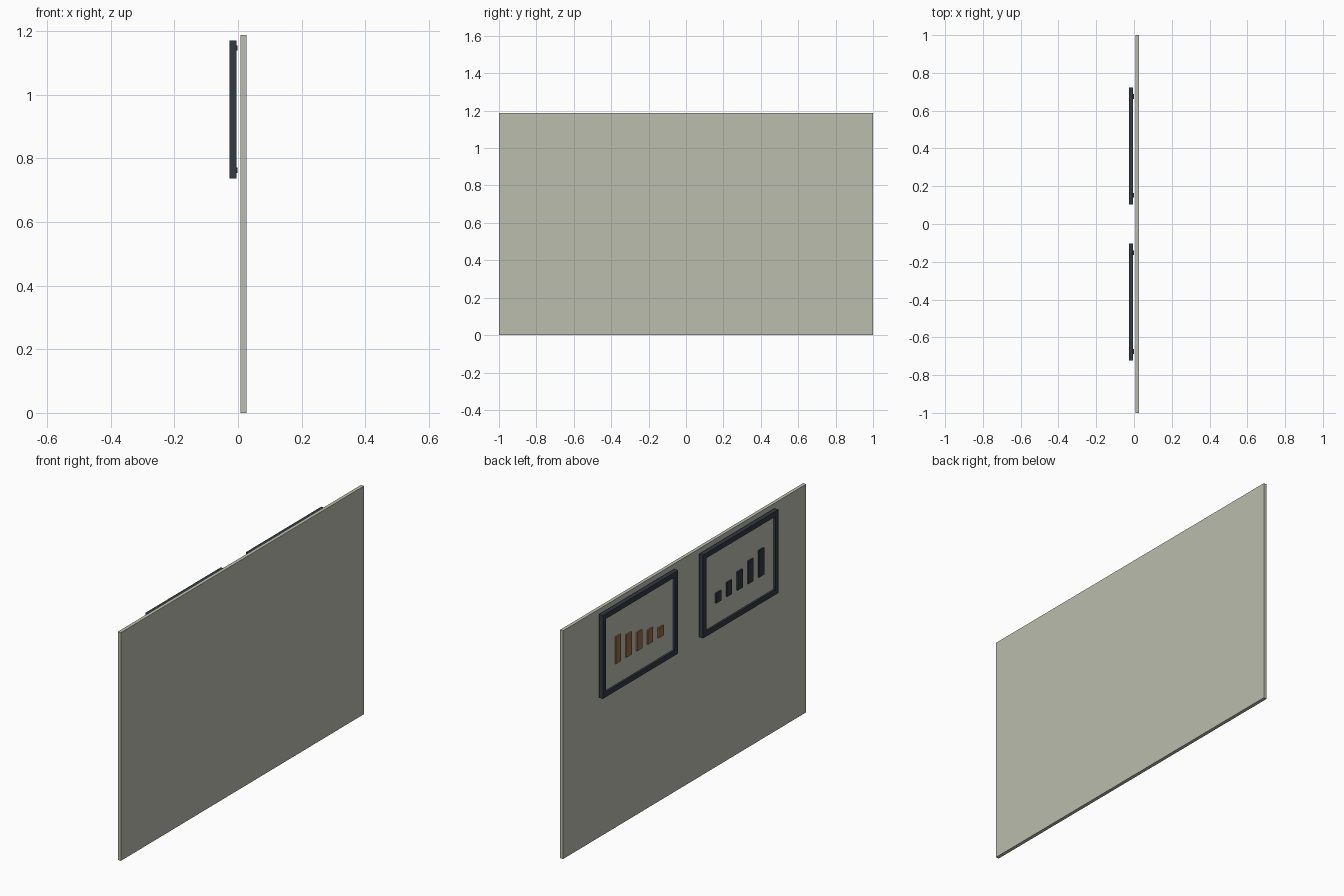
import bpy
import bmesh
from mathutils import Matrix

cube = bpy.data.objects.get("Cube")
if cube:
    bpy.data.objects.remove(cube, do_unlink=True)


def material(name, colour):
    m = bpy.data.materials.new(name)
    m.use_nodes = True
    m.diffuse_color = (*colour, 1)
    bsdf = next(n for n in m.node_tree.nodes if n.type == 'BSDF_PRINCIPLED')
    bsdf.inputs["Base Color"].default_value = (*colour, 1)
    return m


wall_grey = material("wall warm grey", (0.50, 0.51, 0.42))
canvas_grey = material("canvas warm grey", (0.51, 0.51, 0.43))
charcoal = material("dark charcoal", (0.033, 0.042, 0.055))
bronze = material("bronze brown", (0.32, 0.15, 0.065))


def boxes(name, mat, extents):
    """One object made of boxes, each given as x, y and z ranges."""
    bm = bmesh.new()
    for ranges in extents:
        centre = [(a + b) / 2 for a, b in ranges]
        size = [abs(b - a) for a, b in ranges]
        bmesh.ops.create_cube(bm, size=1, matrix=Matrix.Translation(centre) @ Matrix.Diagonal((*size, 1)))
    mesh = bpy.data.meshes.new(name)
    bm.to_mesh(mesh)
    bm.free()
    mesh.materials.append(mat)
    ob = bpy.data.objects.new(name, mesh)
    bpy.context.collection.objects.link(ob)
    return ob


# Wall panel
boxes("wall_panel", wall_grey, [((0.008, 0.026), (-1, 1), (0, 1.188))])

# Framed bar charts, mirrored about the middle of the wall
INNER, OUTER, LOW, HIGH, RAIL = 0.103, 0.723, 0.737, 1.171, 0.027
FRONT, BACK = -0.027, -0.004
MIDDLE = (INNER + OUTER) / 2


def framed_chart(side, label, bar_mat):
    def y(a, b):
        return tuple(sorted((side * a, side * b)))

    depth = (FRONT, BACK)
    # Frame rails and stiles
    boxes(label + "_frame", charcoal, [
        (depth, y(INNER, OUTER), (HIGH - RAIL, HIGH)),
        (depth, y(INNER, OUTER), (LOW, LOW + RAIL)),
        (depth, y(INNER, INNER + RAIL), (LOW + RAIL, HIGH - RAIL)),
        (depth, y(OUTER - RAIL, OUTER), (LOW + RAIL, HIGH - RAIL))])
    # Recessed canvas
    boxes(label + "_canvas", canvas_grey, [
        ((-0.017, -0.006), y(INNER + RAIL, OUTER - RAIL), (LOW + RAIL, HIGH - RAIL))])
    # Raised bars, tallest toward the outer edge
    bars = []
    for i in range(5):
        c = MIDDLE + (i - 2) * 0.088
        bars.append(((-0.024, -0.016), y(c - 0.021, c + 0.021), (0.875, 0.927 + i * 0.022)))
    boxes(label + "_chart_bars", bar_mat, bars)
    # Small spacers behind the frame corners
    boxes(label + "_spacers", charcoal, [
        ((BACK, -0.001), y(c - 0.012, c + 0.012), (z - 0.008, z + 0.008))
        for c in (INNER + 0.048, OUTER - 0.048) for z in (LOW + 0.026, HIGH - 0.024)])


framed_chart(1, "rear", bronze)
framed_chart(-1, "front", charcoal)
